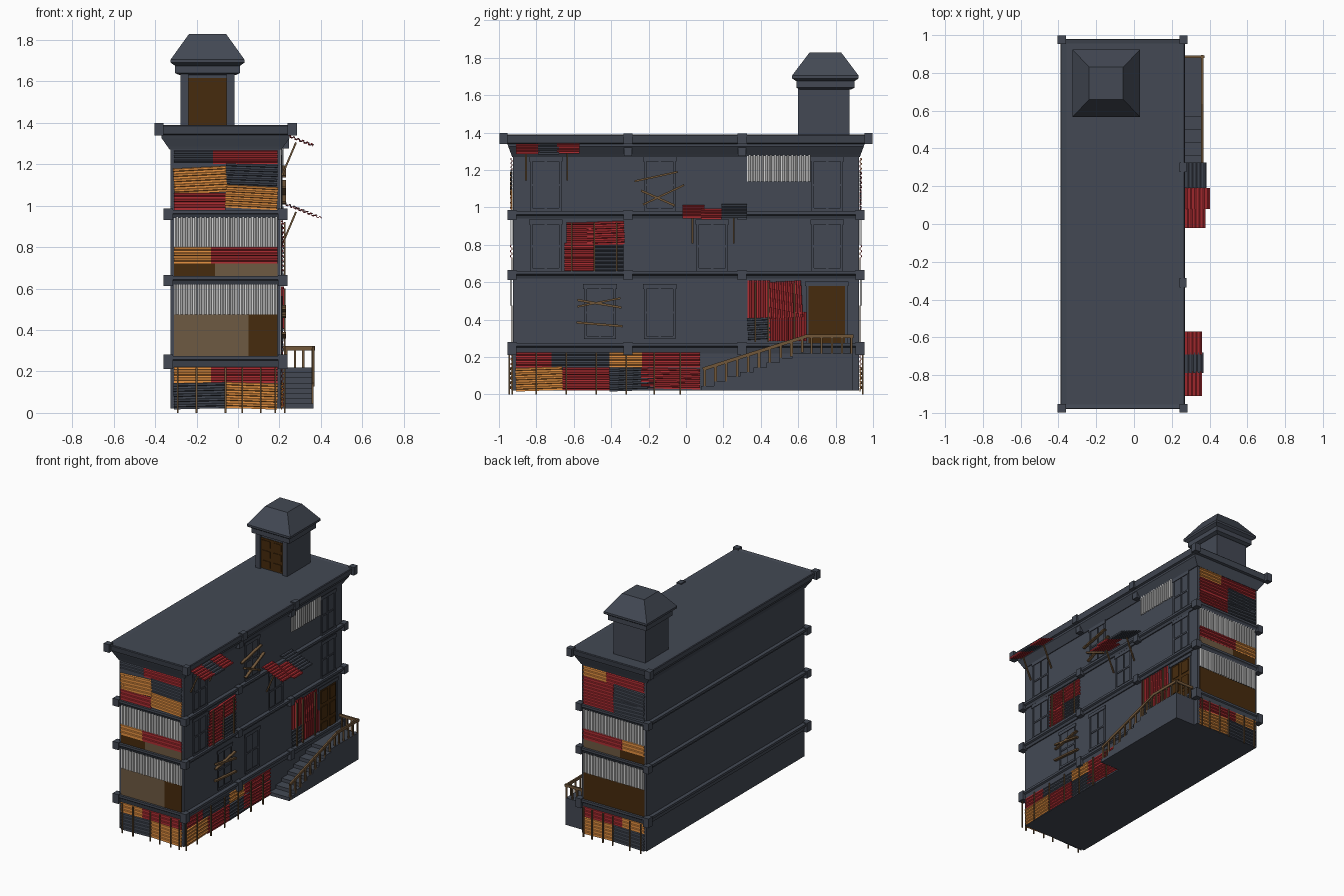
import bpy, bmesh, math
from mathutils import Vector, Matrix

if "Cube" in bpy.data.objects:
    bpy.data.objects.remove(bpy.data.objects["Cube"])

COL = {"slate": (0.056, 0.066, 0.088), "red": (0.43, 0.026, 0.032), "orange": (0.83, 0.30, 0.055),
       "tin": (0.66, 0.66, 0.66), "dark_brown": (0.062, 0.024, 0.004),
       "light_brown": (0.155, 0.10, 0.055), "wood": (0.165, 0.095, 0.042)}
MAT = {}
for n, c in COL.items():
    MAT[n] = bpy.data.materials.new(n)
    MAT[n].diffuse_color = (*c, 1)
CX = -0.06                      # building centre in x
HX, HY = 0.265, 0.925           # half size of the walls


def finish(name, bm, col):
    bmesh.ops.recalc_face_normals(bm, faces=bm.faces)
    me = bpy.data.meshes.new(name)
    bm.to_mesh(me)
    bm.free()
    me.materials.append(MAT[col])
    ob = bpy.data.objects.new(name, me)
    bpy.context.collection.objects.link(ob)
    return ob


def box(name, x0, x1, y0, y1, z0, z1, col="slate"):
    bm = bmesh.new()
    m = Matrix.Translation(((x0 + x1) / 2, (y0 + y1) / 2, (z0 + z1) / 2)) @ Matrix.Diagonal((x1 - x0, y1 - y0, z1 - z0, 1))
    bmesh.ops.create_cube(bm, size=1, matrix=m)
    return finish(name, bm, col)


def stack(name, cx, cy, loops, col="slate"):
    """Closed solid of stacked rectangles: (half x, half y, z)."""
    bm = bmesh.new()
    rings = [[bm.verts.new((cx + sx * a, cy + sy * b, z)) for sx, sy in ((-1, -1), (1, -1), (1, 1), (-1, 1))]
             for a, b, z in loops]
    for r, s in zip(rings, rings[1:]):
        for i in range(4):
            j = (i + 1) % 4
            bm.faces.new((r[i], r[j], s[j], s[i]))
    bm.faces.new(rings[0])
    bm.faces.new(rings[-1])
    return finish(name, bm, col)


def bar(name, p, q, w, t, col="wood"):
    p, q = Vector(p), Vector(q)
    d = q - p
    bm = bmesh.new()
    m = Matrix.Translation((p + q) / 2) @ d.to_track_quat('Z', 'X').to_matrix().to_4x4() @ Matrix.Diagonal((w, t, d.length, 1))
    bmesh.ops.create_cube(bm, size=1, matrix=m)
    return finish(name, bm, col)


# wall planes: origin, u axis, v axis, outward normal
Z = Vector((0, 0, 1))
FRONT = (Vector((CX, -HY, 0)), Vector((1, 0, 0)), Z, Vector((0, -1, 0)))
BACK = (Vector((CX, HY, 0)), Vector((1, 0, 0)), Z, Vector((0, 1, 0)))
RIGHT = (Vector((CX + HX, 0, 0)), Vector((0, 1, 0)), Z, Vector((1, 0, 0)))


def sheet(name, plane, u0, u1, v0, v1, col, mode="h", rot=0, lift=0.006):
    """Thin sheet on a plane; ridges run h(orizontal), v(ertical) or it is flat."""
    o, U, V, N = plane
    cu, cv, hu, hv = (u0 + u1) / 2, (v0 + v1) / 2, (u1 - u0) / 2, (v1 - v0) / 2
    length, across = (2 * hv, hu) if mode == "h" else (2 * hu, hv)
    if mode == "flat":
        prof = [(-hu, 0), (hu, 0)]
    else:
        k = max(2, round(length / 0.023))
        step = length / k
        prof = [(-length / 2 + step * (i + f), h) for i in range(k)
                for f, h in ((0, 0), (0.4, 0), (0.55, 0.007), (0.88, 0.007))] + [(length / 2, 0)]
    ca, sa = math.cos(math.radians(rot)), math.sin(math.radians(rot))
    bm = bmesh.new()

    def vert(a, b, n):
        a, b = (b, a) if mode == "h" else (a, b)
        return bm.verts.new(o + U * (cu + a * ca - b * sa) + V * (cv + a * sa + b * ca) + N * n)
    rows = [[vert(s, e, h + n) for e, n in ((-across, lift), (across, lift), (across, lift - 0.004), (-across, lift - 0.004))]
            for s, h in prof]
    for r, s in zip(rows, rows[1:]):
        for i in range(4):
            j = (i + 1) % 4
            bm.faces.new((r[i], r[j], s[j], s[i]))
    bm.faces.new(rows[0])
    bm.faces.new(rows[-1])
    return finish(name, bm, col)


# walls, floor ledges, cornice and roof
stack("walls", CX, 0, [(HX, HY, 0.02), (HX, HY, 1.36)])
for i, (a, b) in enumerate(((0.22, 0.275), (0.62, 0.66), (0.94, 0.98))):
    m = b - 0.017
    stack(f"floor_ledge_{i}", CX, 0, [(HX + .008, HY + .008, a), (HX + .016, HY + .016, m - .006),
                                      (HX + .028, HY + .024, m), (HX + .028, HY + .024, b)])
    for sx in (-1, 1):
        for sy in (-1, 1):
            x, y = CX + sx * (HX + .012), sy * (HY + .005)
            box("ledge_corner", x - .023, x + .023, y - .025, y + .025, a - .008, b + .006)
    for y in (-0.31, 0.30):
        box("ledge_block", 0.2, 0.24, y - .024, y + .024, a - .008, b + .006)
stack("cornice", CX, 0, [(HX + .005, HY + .005, 1.27), (HX + .015, HY + .01, 1.285), (HX + .043, HY + .025, 1.325),
                         (HX + .043, HY + .03, 1.34), (.322, .972, 1.345), (.33, .98, 1.385), (.326, .976, 1.39),
                         (.298, .955, 1.385)])
for sx in (-1, 1):
    for sy in (-1, 1):
        x, y = CX + sx * .322, sy * .976
        box("cornice_corner", x - .022, x + .022, y - .022, y + .022, 1.338, 1.398)
for y in (-0.31, 0.30):
    box("cornice_block", 0.24, 0.277, y - .025, y + .025, 1.34, 1.395)
    box("cornice_bracket", 0.2, 0.245, y - .022, y + .022, 1.275, 1.34)


# panelled doors
def door(plane, u0, u1, v0, v1):
    sheet("door_slab", plane, u0, u1, v0, v1, "dark_brown", "flat", lift=0.006)
    w, h = (u1 - u0) / 2, (v1 - v0) / 3
    for i in range(2):
        for j in range(3):
            a, b = u0 + i * w, v0 + j * h
            sheet("door_panel", plane, a + .014, a + w - .014, b + .013, b + h - .013, "dark_brown", "flat", lift=0.012)


def casing(plane, u0, u1, v0, v1):
    sheet("casing_left", plane, u0 - .014, u0, v0, v1, "slate", "flat", lift=0.010)
    sheet("casing_right", plane, u1, u1 + .014, v0, v1, "slate", "flat", lift=0.010)
    sheet("lintel", plane, u0 - .02, u1 + .02, v1, v1 + .025, "slate", "flat", lift=0.013)


# roof stair tower
tx, ty = -0.147, 0.745
stack("tower_walls", tx, ty, [(.13, .128, 1.37), (.13, .128, 1.64)])
stack("tower_roof", tx, ty, [(.135, .135, 1.63), (.157, .155, 1.64), (.157, .155, 1.675), (.178, .178, 1.69),
                             (.178, .178, 1.705), (.09, .085, 1.828)])
tower_front = (Vector((tx, ty - .128, 0)), Vector((1, 0, 0)), Z, Vector((0, -1, 0)))
door(tower_front, -.092, .092, 1.39, 1.615)
for s in (-1, 1):
    box("tower_jamb", tx + s * .111 - .019, tx + s * .111 + .019, ty - .145, ty - .12, 1.385, 1.64)

# windows and street door on the right wall
door(RIGHT, .655, .85, .225, .58)
casing(RIGHT, .655, .85, .225, .58)
for y, z0, z1 in ((-.46, .30, .565), (-.14, .30, .565), (-.75, .665, .91), (.14, .665, .91), (.755, .665, .91),
                  (-.75, .985, 1.245), (-.14, .985, 1.245), (.755, .985, 1.245)):
    casing(RIGHT, y - .07, y + .07, z0, z1)
    sheet("window_sill", RIGHT, y - .085, y + .085, z0 - .004, z0 + .012, "slate", "flat", lift=0.014)
    sheet("window_mullion", RIGHT, y - .006, y + .006, z0, z1, "slate", "flat", lift=0.006)
    zm = z0 + (z1 - z0) * .52
    sheet("window_crossbar", RIGHT, y - .07, y + .07, zm - .006, zm + .006, "slate", "flat", lift=0.0075)

# sheet cladding shared by front and back
S = [(-.25, .25, .80, .945, "tin", "v", 0), (-.25, -.07, .72, .80, "orange", "h", 0), (-.07, .25, .72, .80, "red", "h", 0),
     (-.25, -.05, .655, .72, "dark_brown", "flat", 0), (-.05, .25, .655, .72, "light_brown", "flat", 0),
     (-.25, .25, .475, .62, "tin", "v", 0),
     (-.25, -.07, .145, .222, "orange", "h", 0), (-.07, .25, .145, .222, "red", "h", 0),
     (-.25, 0, .02, .145, "slate", "h", 1.5), (0, .25, .02, .145, "orange", "h", -2)]
F = [(-.25, .11, .275, .475, "light_brown", "flat", 0), (.11, .25, .275, .475, "dark_brown", "flat", 0),
     (-.25, -.06, 1.20, 1.265, "slate", "h", 0), (-.06, .25, 1.20, 1.265, "red", "h", 0),
     (-.25, .005, 1.06, 1.185, "orange", "h", 3), (0, .25, 1.09, 1.20, "slate", "h", -2),
     (0, .25, .985, 1.095, "orange", "h", -3), (-.25, 0, .98, 1.06, "red", "h", 0)]
B = [(-.25, .25, .275, .475, "dark_brown", "flat", 0),
     (.06, .25, 1.19, 1.265, "orange", "h", 0), (-.25, .06, 1.19, 1.265, "red", "h", 0),
     (-.25, 0, 1.07, 1.19, "slate", "h", 2), (0, .25, 1.09, 1.19, "red", "h", 0),
     (0, .25, .98, 1.09, "red", "h", 0), (-.25, 0, .98, 1.08, "slate", "h", -2)]
for plane, table in ((FRONT, S + F), (BACK, S + B)):
    for k, (a, b, c, d, col, mode, r) in enumerate(table):
        sheet("end_wall_sheet", plane, a, b, c, d, col, mode, r, .006 + .001 * (k % 3))
    for x in (-.23, -.14, -.0, .08, .17, .24):
        p = plane[0] + plane[1] * x + plane[3] * .02
        bar("base_post", p, p + Z * .22, .008, .008)

# sheet cladding on the right wall
for k, (a, b, c, d, col, mode, r) in enumerate((
        (-.91, -.72, .145, .225, "red", "h", 0), (-.72, -.41, .145, .225, "slate", "h", 0),
        (-.41, -.235, .145, .225, "orange", "h", 0), (-.235, .075, .145, .225, "red", "h", 0),
        (-.91, -.66, .02, .145, "orange", "h", 2), (-.66, -.41, .02, .145, "red", "h", 0),
        (-.41, -.17, .02, .14, "slate", "h", 2), (-.24, .075, .03, .14, "red", "h", -1),
        (-.64, -.49, .79, .92, "red", "h", 0), (-.53, -.33, .80, .925, "red", "h", 2),
        (-.65, -.49, .65, .81, "red", "h", 0), (-.49, -.335, .65, .80, "slate", "h", 0),
        (.33, .45, .41, .61, "red", "v", 0), (.33, .45, .285, .41, "slate", "h", 3),
        (.43, .62, .41, .605, "red", "v", 3), (.43, .645, .285, .44, "red", "v", 0),
        (.325, .665, 1.14, 1.28, "tin", "v", 0))):
    sheet("side_wall_sheet", RIGHT, a, b, c, d, col, mode, r, .006 + .0015 * (k % 3))
for ys, z0, z1 in (((-.93, -.80, -.64, -.48, -.32, -.17, -.03), 0, .225), ((-.61, -.49, -.37), .65, .92), ((.37, .44, .58), .28, .6)):
    for y in ys:
        bar("sheet_post", (.226, y, z0), (.226, y, z1), .008, .008)

# boards nailed over windows
for y0, z0, y1, z1 in ((-.58, .47, -.35, .515), (-.58, .505, -.345, .465), (-.585, .385, -.34, .365),
                       (-.275, 1.14, -.045, 1.19), (-.23, 1.015, -.01, 1.12), (-.24, 1.09, -.06, 1.01)):
    bar("window_board", (.222, y0, z0), (.222, y1, z1), .01 if z0 < z1 else .012, .02)

# sloping sheet awnings with struts
for y0, ztop, parts in ((-.91, 1.345, ((0, .13, 0, .16, "red"), (.12, .23, .02, .168, "slate"), (.22, .34, 0, .16, "red"))),
                        (-.02, 1.01, ((0, .12, .0, .18, "red"), (.10, .21, .06, .205, "red"), (.21, .345, 0, .185, "slate")))):
    V = Vector((.16, 0, -.063)).normalized()
    plane = (Vector((.21, y0, ztop)), Vector((0, 1, 0)), V, Vector((-V.z, 0, V.x)))
    for k, (a, b, c, d, col) in enumerate(parts):
        sheet("awning_sheet", plane, a, b, c, d, col, "h", 0, .002 + .002 * k)
    for dy in (.055, .275):
        bar("awning_strut", (.212, y0 + dy, ztop - .2), (.28, y0 + dy, ztop - .04), .009, .009)

# outside stairs and landing
bm = bmesh.new()
n = 8
pts = [(.89, .02), (.08, .02)]
for i in range(n):
    y, z = .08 + i * .07, .02 + (i + 1) * .025
    pts += [(y, z), (y + .07, z)]
pts += [(.89, .22)]
f = bm.faces.new([bm.verts.new((.2, y, z)) for y, z in pts])
r = bmesh.ops.extrude_face_region(bm, geom=[f])
bmesh.ops.translate(bm, vec=(.165, 0, 0), verts=[v for v in r["geom"] if isinstance(v, bmesh.types.BMVert)])
finish("stairs_and_landing", bm, "slate")

# wooden railing
bar("stair_rail", (.362, .09, .135), (.362, .64, .31), .018, .012)
bar("landing_rail", (.362, .635, .312), (.362, .895, .312), .02, .012)
bar("landing_end_rail", (.215, .885, .312), (.372, .885, .312), .02, .012)
for i in range(10):
    y = .10 + i * .058
    bar("stair_baluster", (.36, y, .025 + .2 * i / 9), (.36, y, .135 + (y - .09) * .318), .01, .014)
for y in (.67, .725, .78, .835, .885):
    bar("landing_baluster", (.36, y, .215), (.36, y, .31), .01, .01)
for x in (.235, .275, .315):
    bar("landing_end_baluster", (x, .883, .215), (x, .883, .31), .01, .01)

for m in bpy.data.materials:
    if m.users and not m.is_grease_pencil:
        m.use_nodes = True
        m.node_tree.nodes["Principled BSDF"].inputs["Base Color"].default_value = m.diffuse_color
